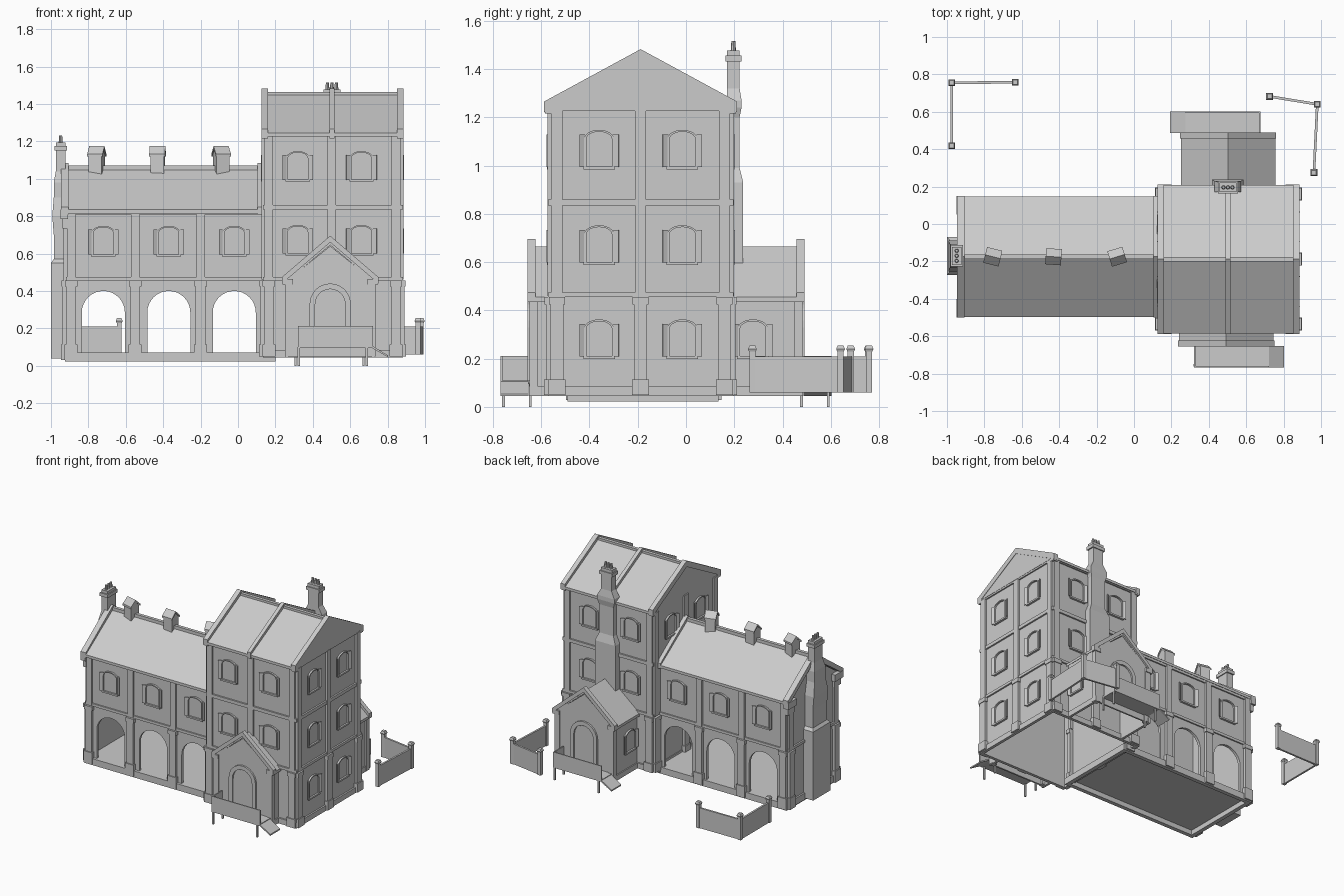
import bpy, bmesh, math
from mathutils import Matrix, Vector

if "Cube" in bpy.data.objects:
    bpy.data.objects.remove(bpy.data.objects["Cube"])

M = Matrix()          # current placement for new parts
pi = math.pi


def make(name, verts, faces):
    me = bpy.data.meshes.new(name)
    me.from_pydata([M @ Vector(v) for v in verts], [], faces)
    bm = bmesh.new()
    bm.from_mesh(me)
    bmesh.ops.recalc_face_normals(bm, faces=bm.faces)
    bm.to_mesh(me)
    bm.free()
    ob = bpy.data.objects.new(name, me)
    bpy.context.collection.objects.link(ob)
    return ob


def loft(name, rings):
    n = len(rings[0])
    faces = [tuple(range(n)), tuple(range((len(rings) - 1) * n, len(rings) * n))]
    for r in range(len(rings) - 1):
        for i in range(n):
            j = (i + 1) % n
            faces.append((r * n + i, r * n + j, (r + 1) * n + j, (r + 1) * n + i))
    return make(name, [v for r in rings for v in r], faces)


def rect(z, x0, x1, y0, y1):
    return [(x0, y0, z), (x1, y0, z), (x1, y1, z), (x0, y1, z)]


def box(name, x0, x1, y0, y1, z0, z1):
    return loft(name, [rect(z0, x0, x1, y0, y1), rect(z1, x0, x1, y0, y1)])


def frame(name, x0, x1, y0, y1, z0, z1, t):
    # four strips around an open middle
    box(name, x0, x1, y0, y0 + t, z0, z1)
    box(name, x0, x1, y1 - t, y1, z0, z1)
    box(name, x0, x0 + t, y0 + t, y1 - t, z0, z1)
    box(name, x1 - t, x1, y0 + t, y1 - t, z0, z1)


def prism(name, pts, axis, d0, d1):
    f = (lambda p, d: (d, p[0], p[1])) if axis == 'x' else (lambda p, d: (p[0], d, p[1]))
    return loft(name, [[f(p, d) for p in pts] for d in (d0, d1)])


def arch(c, w, spring, rise, n=12):
    return [(c - w * math.cos(pi * i / n), spring + rise * math.sin(pi * i / n)) for i in range(n + 1)]


def chevron(c, half, ze, zr, t):
    return [(c - half, ze), (c, zr), (c + half, ze), (c + half, ze - t), (c, zr - t), (c - half, ze - t)]


def gable(c, half, z0, ze, zr):
    return [(c - half, z0), (c + half, z0), (c + half, ze), (c, zr), (c - half, ze)]


def put(x, y, z, deg):
    return Matrix.Translation((x, y, z)) @ Matrix.Rotation(math.radians(deg), 4, 'Z')


def arched_frame(name, wo, wi, spring, ro, ri, z0, y0, y1):
    outer = [(-wo, z0)] + arch(0, wo, spring, ro) + [(wo, z0)]
    inner = [(-wi, z0)] + arch(0, wi, spring, ri) + [(wi, z0)]
    return prism(name, outer + inner[::-1], 'y', y0, y1)


def window(x, y, z, deg):
    global M
    old = M
    M = old @ put(x, y, z, deg)
    prism("window_pane", [(-.053, 0)] + arch(0, .053, .118, .03) + [(.053, 0)], 'y', -.003, .008)
    arched_frame("window_frame", .062, .053, .12, .038, .03, 0, -.013, .008)
    box("window_sill", -.065, .065, -.016, .008, -.006, .006)
    for s in (-1, 1):   # shutters standing slightly open
        loft("shutter", [[(s * .058, -.006, h), (s * .081, -.018, h), (s * .082, -.012, h), (s * .06, .004, h)]
                         for h in (.004, .138)])
    M = old


def pilaster(x, y, deg, z0, z1):
    global M
    old = M
    M = old @ put(x, y, 0, deg)
    box("pilaster_upper", -.023, .023, -.014, .008, .46, z1)
    box("pilaster_lower", -.027, .027, -.02, .008, z0, .44)
    box("pilaster_base", -.035, .035, -.027, .008, z0, .115)
    box("pilaster_capital", -.033, .033, -.025, .008, .425, .455)
    M = old


def pots(cx, cy, z, dx, dy):
    for i in (-1, 0, 1):
        rings = [[(cx + i * dx + r * math.cos(k * pi / 4), cy + i * dy + r * math.sin(k * pi / 4), h)
                  for k in range(8)] for r, h in ((.011, z), (.008, z + .04))]
        loft("chimney_pot", rings)


# ---- tower, a hollow shell open underneath ----
TX0, TX1, TY0, TY1, TC = .14, .87, -.56, .185, -.188
frame("tower_wall", TX0, TX1, TY0, TY1, .045, 1.24, .01)
prism("tower_roof", chevron(TC, .397, 1.245, 1.455, .02), 'x', .135, .88)
for x0, x1 in ((.133, .15), (.862, .882)):
    prism("tower_gable", gable(TC, .385, 1.237, 1.245, 1.455), 'x', x0, x1)
for x0, x1 in ((.125, .16), (.488, .515), (.85, .885)):
    prism("roof_coping", chevron(TC, .4, 1.265, 1.482, .045), 'x', x0, x1)
    for y0, y1 in ((-.583, -.55), (.175, .207)):
        box("coping_foot", x0, x1, y0, y1, 1.215, 1.25)
box("tower_ridge", .13, .88, TC - .012, TC + .012, 1.44, 1.465)
for z0, z1, e in ((.045, .085, .012), (.455, .475, .012), (.835, .86, .012), (1.225, 1.245, .01)):
    frame("tower_band", TX0 - .005, TX1 + e, TY0 - e, TY1 + e, z0, z1, .014)
for x in (.165, .502, .845):
    pilaster(x, TY0, 0, .05, 1.23)
    pilaster(x, TY1, 180, .05, 1.23)
for y in (-.535, TC, .16):
    pilaster(TX1, y, 90, .05, 1.23)
    pilaster(TX0, y, -90, .05, 1.23)
for z in (.205, .595, .99):
    for x in (.32, .66):
        if z > .5:
            window(x, TY0, z, 0)
            window(x, TY1, z, 180)
    for y in (-.36, -.015):
        window(TX1, y, z, 90)
        if z > .9:
            window(TX0, y, z, -90)

# ---- arcaded wing ----
WX0, WY0, WY1, WC = -.92, -.47, .12, -.175
ARCH_X = (-.72, -.37, -.02)
box("wing_floor", WX0, .2, -.48, .13, .058, .07)
frame("wing_plinth", -.925, .2, -.49, .135, .022, .07, .03)
outline = [(WX0, .07)]
for c in ARCH_X:
    outline += [(c - .115, .07)] + arch(c, .115, .285, .115, 16) + [(c + .115, .07)]
outline += [(.15, .07), (.15, .84), (WX0, .84)]
prism("wing_front_wall", outline, 'y', WY0, WY0 + .02)
prism("wing_back_wall", outline, 'y', WY1 - .02, WY1)
prism("wing_end_wall", gable(WC, .295, .03, .83, 1.03), 'x', WX0, WX0 + .02)
prism("wing_roof", chevron(WC, .323, .835, 1.055, .02), 'x', -.945, .14)
box("wing_ridge", -.94, .14, WC - .012, WC + .012, 1.04, 1.07)
for x0, x1 in ((-.947, -.905), (.105, .135)):
    prism("wing_coping", chevron(WC, .325, .85, 1.083, .04), 'x', x0, x1)
for y0, y1 in ((-.5, -.4), (.05, .15)):   # kneelers at the gable end
    box("kneeler_top", -.95, -.91, y0, y1, .785, .835)
    box("kneeler_bottom", -.937, -.91, y0 + .012, y1 - .012, .735, .785)
for y, deg, s in ((WY0, 0, -1), (WY1, 180, 1)):
    for x in (-.892, -.55, -.2, .15):
        pilaster(x, y, deg, .03, .83)
    for x in ARCH_X:
        window(x, y, .59, deg)
    a, b = sorted((y - s * .008, y + s * .01))
    box("wing_band", WX0, .14, a, b, .455, .475)
    box("wing_cornice", WX0, .14, a, b, .81, .835)
for y in (-.44, .09):
    pilaster(WX0, y, -90, .03, .8)
box("wing_end_band", -.932, WX0, WY0, WY1, .455, .475)
box("wing_end_plinth", -.932, WX0, WY0, WY1, .03, .08)

# ---- ridge ventilators ----
for x, deg in ((-.755, -14), (-.43, -4), (-.09, 17)):
    M = put(x, WC, 0, deg)
    box("ventilator", -.036, .036, -.036, .036, 1.0, 1.13)
    prism("ventilator_gable", gable(0, .036, 1.12, 1.13, 1.165), 'x', -.036, .036)
    prism("ventilator_roof", chevron(0, .043, 1.132, 1.174, .014), 'x', -.042, .042)
M = Matrix()

# ---- chimneys ----
loft("tower_chimney", [rect(*r) for r in (
    (.5, .417, .585, .18, .237), (.93, .417, .585, .18, .237), (.99, .443, .56, .18, .222),
    (1.2, .443, .56, .18, .222), (1.24, .43, .573, .18, .23), (1.27, .43, .573, .17, .23),
    (1.32, .458, .545, .17, .222), (1.43, .458, .545, .17, .222))])
box("tower_chimney_cap", .448, .555, .163, .229, 1.43, 1.455)
box("tower_chimney_top", .456, .547, .17, .222, 1.455, 1.477)
pots(.502, .196, 1.475, .024, 0)
loft("wing_chimney", [rect(*r) for r in (
    (.04, -1.0, -.92, -.272, -.07), (.55, -1.0, -.92, -.272, -.07), (.57, -.985, -.92, -.255, -.087),
    (.7, -.985, -.92, -.255, -.087), (.8, -.993, -.92, -.255, -.087), (.9, -.985, -.92, -.235, -.107),
    (.98, -.985, -.92, -.235, -.107), (1.04, -.974, -.922, -.218, -.122), (1.15, -.974, -.922, -.218, -.122))])
box("wing_chimney_cap", -.981, -.915, -.228, -.112, 1.15, 1.175)
box("wing_chimney_top", -.974, -.922, -.218, -.122, 1.175, 1.195)
pots(-.948, -.17, 1.19, 0, .027)

# ---- porches, the back one turned half round ----
for deg, cx, yb in ((0, .493, -.475), (180, .503, -.272)):
    M = put(cx, -.083, 0, deg)
    prism("porch_front_wall", gable(0, .232, .05, .455, .64), 'y', -.56, -.548)
    prism("porch_roof", chevron(0, .253, .455, .665, .02), 'y', -.56, yb)
    prism("porch_coping", chevron(0, .257, .475, .695, .035), 'y', -.573, -.54)
    for s in (-1, 1):
        box("porch_side_wall", *sorted((s * .222, s * .232)), -.55, yb, .05, .46)
        box("porch_plinth", *sorted((s * .222, s * .24)), -.568, yb, .045, .085)
        if deg:
            window(s * .232, -.36, .205, s * 90)
        box("porch_corner", *sorted((s * .2, s * .243)), -.566, -.53, .05, .45)
        box("porch_eave_block", *sorted((s * .2, s * .255)), -.573, -.54, .435, .465)
    prism("porch_door", [(-.08, .1)] + arch(0, .08, .32, .085) + [(.08, .1)], 'y', -.563, -.552)
    arched_frame("door_surround", .11, .08, .33, .11, .08, .1, -.573, -.552)
    box("landing", -.172, .228, -.685, -.56, .095, .11)
    box("landing_railing", -.172, .228, -.685, -.677, .11, .212)
    box("landing_side_railing", -.172, -.164, -.685, -.57, .11, .212)
    prism("ramp", [(.22, .11), (.31, .055), (.31, .045), (.22, .097)], 'y', -.685, -.57)
    for x in (-.168, .195):
        for y in (-.672, -.562):
            box("landing_leg", x - .006, x + .006, y - .006, y + .006, 0, .1)
M = Matrix()

# ---- yard walls ----
for path in (((-.635, .758), (-.975, .755), (-.975, .418)), ((.725, .682), (.98, .64), (.962, .275))):
    for (ax, ay), (bx, by) in zip(path, path[1:]):
        L = math.hypot(bx - ax, by - ay)
        M = put(ax, ay, 0, math.degrees(math.atan2(by - ay, bx - ax)))
        box("yard_wall", 0, L, -.007, .007, .06, .21)
    for x, y in path:
        M = put(x, y, 0, 0)
        box("yard_post", -.013, .013, -.013, .013, .06, .235)
        loft("yard_post_cap", [rect(z, -r, r, -r, r) for z, r in ((.23, .014), (.24, .018), (.255, .012))])
    M = Matrix()
